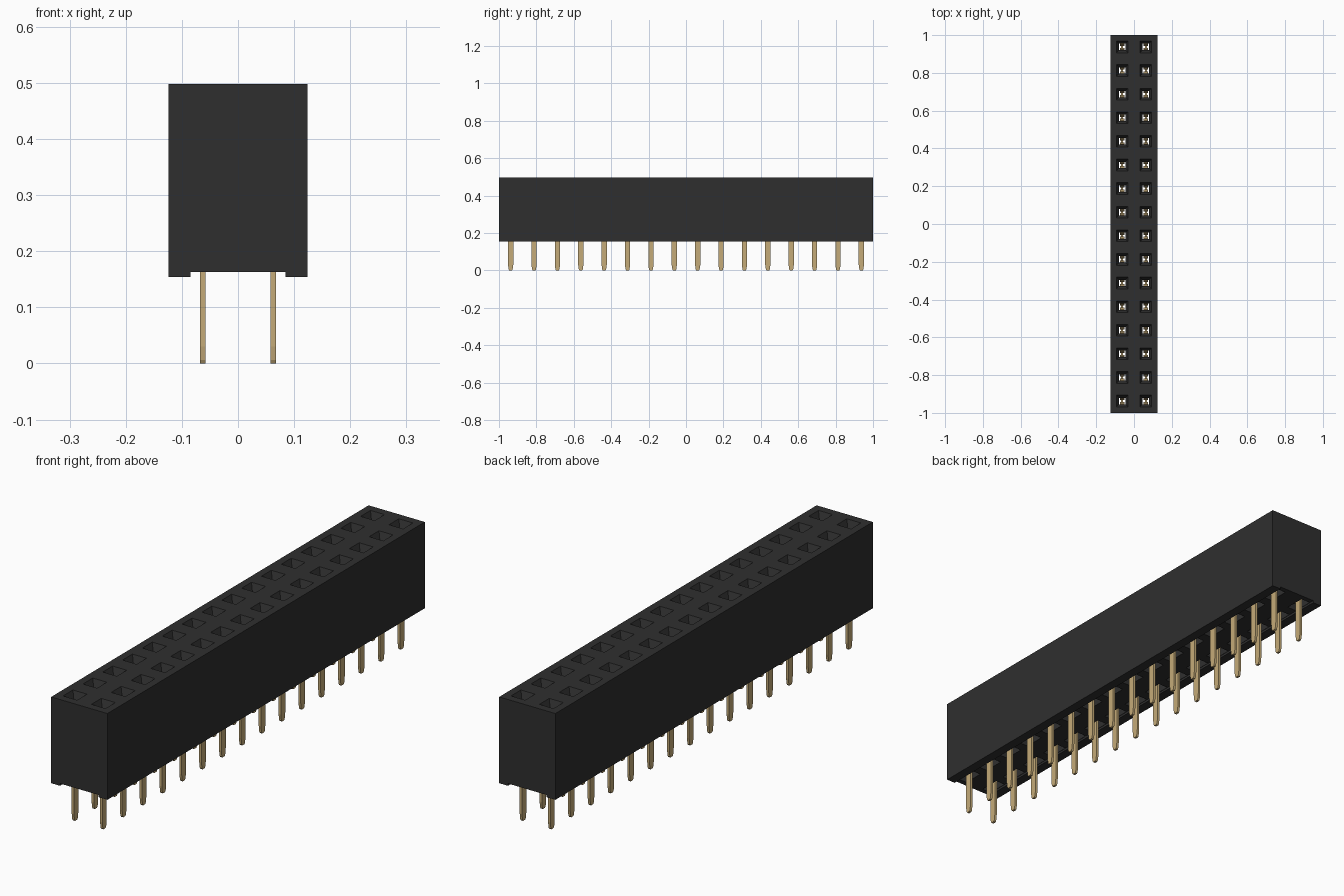
import bpy, bmesh

cube = bpy.data.objects.get("Cube")
if cube:
    bpy.data.objects.remove(cube, do_unlink=True)

ROWS, PITCH = 16, 0.125
HALF_X, HALF_Y = 0.124, 1.0
Z_RAIL, Z_FLOOR, Z_TOP = 0.154, 0.163, 0.498
RAIL_X, PIN_X = 0.085, 0.0625


def material(name, color):
    m = bpy.data.materials.new(name)
    m.use_nodes = True
    m.diffuse_color = color
    m.node_tree.nodes["Principled BSDF"].inputs["Base Color"].default_value = color
    return m


black = material("black plastic", (0.028, 0.028, 0.028, 1))
gold = material("gold metal", (0.56, 0.41, 0.19, 1))


def finish(bm, name, mat):
    bmesh.ops.remove_doubles(bm, verts=bm.verts[:], dist=0.0001)
    bmesh.ops.recalc_face_normals(bm, faces=bm.faces[:])
    mesh = bpy.data.meshes.new(name)
    bm.to_mesh(mesh)
    bm.free()
    mesh.materials.append(mat)
    obj = bpy.data.objects.new(name, mesh)
    bpy.context.collection.objects.link(obj)
    return obj


def rect(bm, x0, x1, y0, y1, z):
    return [bm.verts.new(p) for p in
            ((x0, y0, z), (x1, y0, z), (x1, y1, z), (x0, y1, z))]


def loft(bm, rings):
    for a, b in zip(rings, rings[1:]):
        n = len(a)
        for i in range(n):
            bm.faces.new((a[i], a[(i + 1) % n], b[(i + 1) % n], b[i]))


def extrude_profile(bm, points, x, thick):
    """Solid from a (y, z) outline, given thickness across x."""
    sides = [[bm.verts.new((x + s * thick / 2, y, z)) for y, z in points] for s in (-1, 1)]
    loft(bm, sides)
    for ring in sides:
        bm.faces.new(ring)


cells = [(s * PIN_X, (r - (ROWS - 1) / 2) * PITCH) for s in (-1, 1) for r in range(ROWS)]

# Housing: each cell is a funnel, a throat and a contact chamber
bm = bmesh.new()
for cx, cy in cells:
    s = 1 if cx > 0 else -1
    y0, y1 = cy - PITCH / 2, cy + PITCH / 2

    def hole(hx, hy, z):
        return rect(bm, cx - s * hx, cx + s * hx, cy - hy, cy + hy, z)

    loft(bm, [rect(bm, 0, s * HALF_X, y0, y1, Z_TOP),
              hole(0.031, 0.031, Z_TOP), hole(0.017, 0.017, 0.468),
              hole(0.017, 0.017, 0.44), hole(0.021, 0.042, 0.44),
              hole(0.021, 0.042, Z_FLOOR),
              rect(bm, 0, s * RAIL_X, y0, y1, Z_FLOOR)])

# Housing: outer walls, bottom rails and notched ends
outline = [(-HALF_X, Z_TOP), (-HALF_X, Z_RAIL), (-RAIL_X, Z_RAIL), (-RAIL_X, Z_FLOOR),
           (RAIL_X, Z_FLOOR), (RAIL_X, Z_RAIL), (HALF_X, Z_RAIL), (HALF_X, Z_TOP)]
ends = [[bm.verts.new((x, y, z)) for x, z in outline] for y in (-HALF_Y, HALF_Y)]
for i in (0, 1, 2, 4, 5, 6):
    bm.faces.new((ends[0][i], ends[0][i + 1], ends[1][i + 1], ends[1][i]))
for ring in ends:
    bm.faces.new(ring)
finish(bm, "housing", black)

# Flat solder pins with rounded tips
half_tip = [(0.007, 0), (0.0105, 0.006), (0.014, 0.03), (0.014, 0.2)]
tip = half_tip + [(-y, z) for y, z in reversed(half_tip)]
bm = bmesh.new()
for cx, cy in cells:
    extrude_profile(bm, [(cy + y, z) for y, z in tip], cx, 0.01)
finish(bm, "solder_pins", gold)

# Spring contacts: a cross strap and two leaves pinching inward
strap = [(-0.036, 0.185), (0.036, 0.185), (0.036, 0.215), (-0.036, 0.215)]
leaf = [(0.036, 0.21), (0.036, 0.26), (0.012, 0.40), (0.02, 0.435),
        (0.015, 0.435), (0.005, 0.40), (0.029, 0.26), (0.029, 0.21)]
bm = bmesh.new()
for cx, cy in cells:
    extrude_profile(bm, [(cy + y, z) for y, z in strap], cx, 0.01)
    for s in (-1, 1):
        extrude_profile(bm, [(cy + s * y, z) for y, z in leaf], cx, 0.022)
finish(bm, "spring_contacts", gold)
